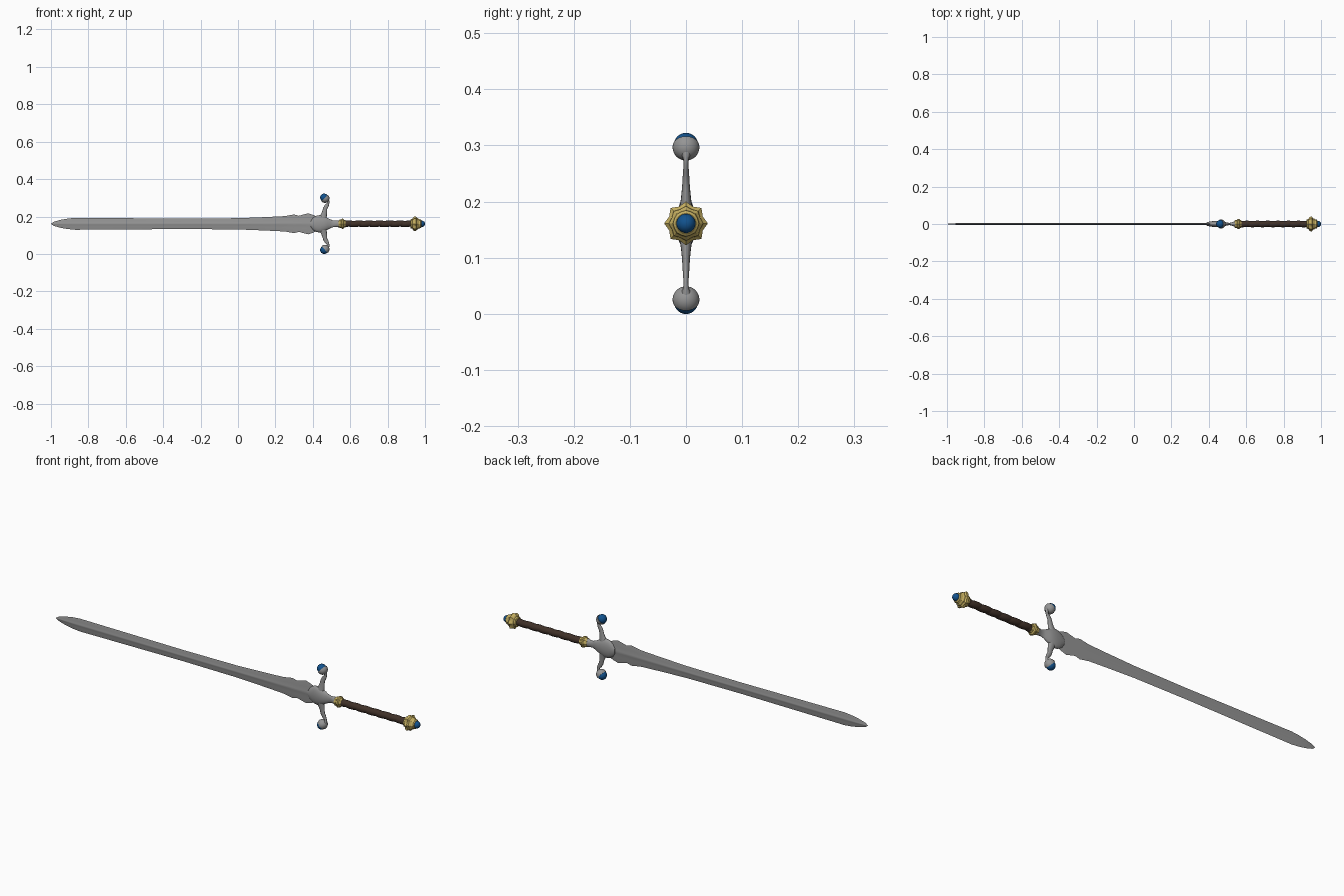
import bpy, bmesh, math
from mathutils import Vector

if "Cube" in bpy.data.objects:
    bpy.data.objects.remove(bpy.data.objects["Cube"])

ZC = 0.161  # height of the sword's long axis


def material(name, rgb):
    m = bpy.data.materials.new(name)
    m.diffuse_color = (*rgb, 1)
    m.use_nodes = True
    m.node_tree.nodes["Principled BSDF"].inputs["Base Color"].default_value = m.diffuse_color
    return m


steel = material("steel", (0.30, 0.30, 0.30))
gold = material("gold", (0.56, 0.43, 0.12))
leather = material("brown leather", (0.050, 0.030, 0.021))
blue = material("blue gem", (0.006, 0.085, 0.27))


def finish(bm, name, mat, angle):
    bmesh.ops.recalc_face_normals(bm, faces=bm.faces)
    me = bpy.data.meshes.new(name)
    bm.to_mesh(me)
    bm.free()
    me.materials.append(mat)
    ob = bpy.data.objects.new(name, me)
    bpy.context.collection.objects.link(ob)
    bpy.ops.object.select_all(action='DESELECT')
    ob.select_set(True)
    bpy.context.view_layer.objects.active = ob
    if angle:
        bpy.ops.object.shade_smooth_by_angle(angle=math.radians(angle))
    return ob


def loft(name, rings, mat, angle=40):
    """Skin a list of equal-length point rings and cap both ends."""
    bm = bmesh.new()
    vs = [[bm.verts.new(p) for p in r] for r in rings]
    n = len(vs[0])
    for a, b in zip(vs, vs[1:]):
        for i in range(n):
            j = (i + 1) % n
            bm.faces.new((a[i], a[j], b[j], b[i]))
    bm.faces.new(vs[0])
    bm.faces.new(vs[-1])
    return finish(bm, name, mat, angle)


def ring_x(x, ry, rz, n=24, star=0.0, spin=0.0):
    """Ring around the long axis; star pulls in every second point."""
    out = []
    for i in range(n):
        a = 2 * math.pi * i / n + spin
        k = 1 - star * (i % 2)
        out.append((x, ry * k * math.cos(a), ZC + rz * k * math.sin(a)))
    return out


def ring_path(c, tangent, w, d, n=16):
    """Ring across a path in the xz plane: w in plane, d along y."""
    t = tangent.normalized()
    side = Vector((t.z, 0, -t.x))
    return [c + side * w * math.cos(2 * math.pi * i / n)
            + Vector((0, d * math.sin(2 * math.pi * i / n), 0)) for i in range(n)]


def gem(name, centre, r):
    bm = bmesh.new()
    bmesh.ops.create_uvsphere(bm, u_segments=24, v_segments=14, radius=r)
    bmesh.ops.translate(bm, verts=bm.verts, vec=centre)
    return finish(bm, name, blue, 60)


# Blade: hollow-ground section swept along a half-width profile
profile = [(-1, .001), (-.985, .011), (-.95, .021), (-.91, .028), (-.87, .032),
           (-.82, .0315), (-.3, .028), (0, .030), (.15, .036), (.25, .041),
           (.30, .050), (.325, .043), (.375, .056), (.40, .048), (.43, .036)]
section = [(1, .0), (.8, .0013), (.5, .0026), (.25, .0036), (.12, .0046), (0, .0052)]
half = section + [(-s, t) for s, t in section[-2::-1]]
loop = half + [(s, -t) for s, t in half[-2:0:-1]]
loft("blade", [[(x, t * min(1, .12 + h / .03), ZC + s * h) for s, t in loop]
               for x, h in profile], steel, 50)

# Guard block, pinching into a flat neck
block = [(.388, .009, .014), (.400, .012, .032), (.420, .015, .044), (.440, .017, .047),
         (.460, .017, .041), (.480, .014, .031), (.495, .008, .023), (.512, .006, .017),
         (.528, .011, .017), (.545, .017, .020)]
loft("guard_block", [ring_x(*s) for s in block], steel, 50)

# Guard arms with cups and gems, mirrored above and below the axis
arm = [(.452, .180, .020, .013), (.458, .205, .017, .009), (.463, .225, .013, .007),
       (.466, .243, .011, .006), (.474, .257, .011, .005), (.481, .268, .007, .004),
       (.482, .277, .007, .005), (.478, .286, .010, .010)]
axis = Vector((-.74, 0, .67))
ball = Vector((.465, 0, .297))
for side, label in ((1, "upper"), (-1, "lower")):
    def flip(p):
        return Vector((p[0], p[1], ZC + side * (p[2] - ZC)))
    pts = [Vector((x, 0, z)) for x, z, w, d in arm]
    rings = []
    for i, (x, z, w, d) in enumerate(arm):
        t = pts[min(i + 1, len(pts) - 1)] - pts[max(i - 1, 0)]
        rings.append([flip(p) for p in ring_path(pts[i], t, w, d)])
    loft(label + "_guard_arm", rings, steel, 50)
    cup = []
    for k in range(9):
        a = math.radians(8 + k * 11)
        r = .024 * math.sin(a)
        cup.append([flip(p) for p in
                    ring_path(ball - axis * .024 * math.cos(a), axis, r, r, 24)])
    loft(label + "_gem_cup", cup, steel)
    gem(label + "_guard_gem", flip(ball + axis * .006), .0215)

# Gold collar where the grip begins
collar = [(.537, .017), (.543, .022), (.552, .023), (.556, .028), (.563, .027),
          (.567, .021), (.576, .019)]
loft("collar", [ring_x(x, r, r, 16, .07) for x, r in collar], gold, 25)

# Grip: leather with a spiral wrap
grip = []
for i in range(141):
    x = .565 + .37 * i / 140
    pts = []
    for j in range(24):
        a = 2 * math.pi * j / 24
        r = .0143 + .0033 * abs(math.cos(math.pi * x / .055 + a / 2)) ** .6
        pts.append((x, r * math.cos(a), ZC + r * math.sin(a)))
    grip.append(pts)
loft("grip", grip, leather, 50)

# Pommel: stacked eight-pointed gold tiers with an end gem
pommel = [(.921, .017, 0), (.924, .025, .06), (.932, .026, .06), (.936, .034, .15),
          (.943, .039, .17), (.951, .039, .17), (.957, .031, .12), (.962, .030, .10),
          (.967, .025, .04), (.977, .023, .03), (.981, .018, 0)]
loft("pommel", [ring_x(x, r, r, 16, s) for x, r, s in pommel], gold, 25)
gem("pommel_gem", Vector((.983, 0, ZC)), .017)
